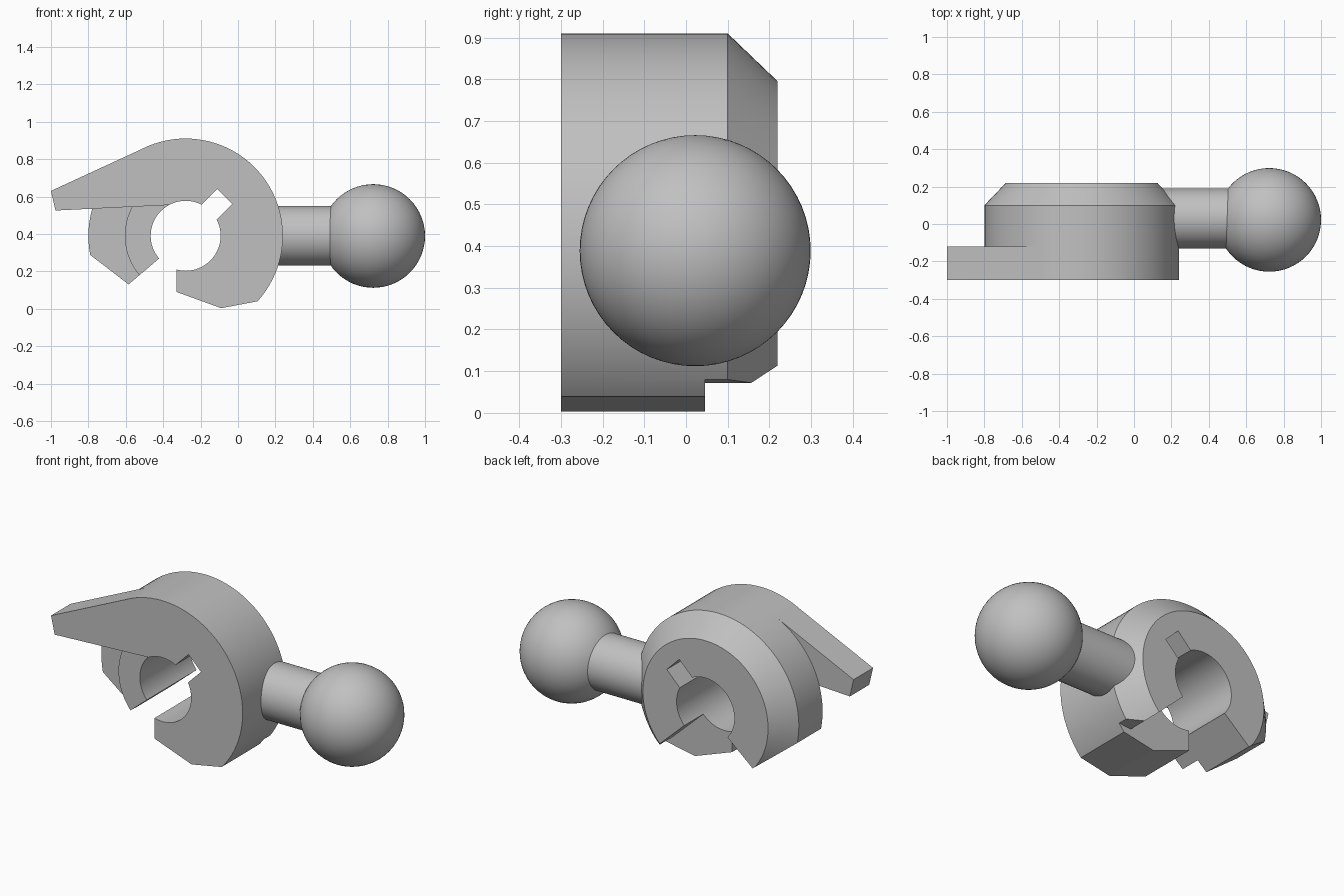
import bpy, bmesh, math

if "Cube" in bpy.data.objects:
    bpy.data.objects.remove(bpy.data.objects["Cube"])

CX, CZ = -0.28, 0.39          # ring axis (runs along y)

grey = bpy.data.materials.new("plain_grey")
grey.diffuse_color = (0.53, 0.53, 0.53, 1)
grey.use_nodes = True
grey.node_tree.nodes["Principled BSDF"].inputs["Base Color"].default_value = grey.diffuse_color


def circle(r, n=96, a0=0.0, a1=360.0, closed=True):
    """Points on an arc around the ring axis, in the xz plane."""
    steps = n if closed else n - 1
    angles = [math.radians(a0 + (a1 - a0) * i / steps) for i in range(n)]
    return [(CX + r * math.cos(a), CZ + r * math.sin(a)) for a in angles]


def loft(name, sections):
    """Solid through xz outlines, each given as (outline, y)."""
    bm = bmesh.new()
    loops = [[bm.verts.new((x, y, z)) for x, z in pts] for pts, y in sections]
    for a, b in zip(loops, loops[1:]):
        for i in range(len(a)):
            j = (i + 1) % len(a)
            bm.faces.new((a[i], a[j], b[j], b[i]))
    bm.faces.new(loops[0])
    bm.faces.new(loops[-1])
    bmesh.ops.recalc_face_normals(bm, faces=bm.faces)
    me = bpy.data.meshes.new(name)
    bm.to_mesh(me)
    bm.free()
    ob = bpy.data.objects.new(name, me)
    bpy.context.collection.objects.link(ob)
    me.materials.append(grey)
    return ob


def prism(name, pts, y0, y1):
    return loft(name, [(pts, y0), (pts, y1)])


def activate(ob):
    bpy.ops.object.select_all(action='DESELECT')
    ob.select_set(True)
    bpy.context.view_layer.objects.active = ob


def boolean(target, tool, op):
    tool.hide_render = True
    activate(target)
    mod = target.modifiers.new("bool", 'BOOLEAN')
    mod.operation, mod.object, mod.solver = op, tool, 'EXACT'
    bpy.ops.object.modifier_apply(modifier=mod.name)
    bpy.data.objects.remove(tool)


def smooth(ob):
    activate(ob)
    bpy.ops.object.shade_smooth_by_angle(angle=math.radians(25))


# Ring body with chamfered back edge
ring = loft("clamp_ring", [(circle(0.52), -0.30), (circle(0.52), 0.10),
                           (circle(0.405), 0.22)])

# Lever on the front layer, tangent to the ring
lever = prism("lever", [(-1.0, 0.63), (-0.97, 0.50), (-0.40, 0.50),
                        (-0.35, 0.70), (-0.499, 0.861)], -0.30, -0.12)
boolean(ring, lever, 'UNION')

# Bore
boolean(ring, prism("bore", circle(0.187, 64), -0.5, 0.5), 'DIFFERENCE')

# Key slot pointing up and right at 45 degrees
s = math.sqrt(0.5)
slot = [(CX + (u - v) * s, CZ + (u + v) * s)
        for u, v in ((0.05, -0.057), (0.297, -0.057), (0.297, 0.057), (0.05, 0.057))]
boolean(ring, prism("key_slot", slot, -0.45, 0.45), 'DIFFERENCE')

# Opening at the bottom, with the trimmed ends of both jaws
opening = [(-0.33, 0.347), (-0.33, 0.09), (-0.09, 0.003), (0.10, 0.039),
           (0.25, 0.067), (0.25, -0.3), (-0.9, -0.3), (-0.9, 0.326),
           (-0.84, 0.326), (-0.585, 0.13), (-0.42, 0.27)]
boolean(ring, prism("opening", opening, -0.42, 0.42), 'DIFFERENCE')

# Back of the right jaw cut away
back = [(CX, CZ), (0.06, 0.072), (0.14, 0.08), (0.3, 0.1), (0.3, -0.35), (-0.5, -0.35)]
boolean(ring, prism("back_cut", back, 0.045, 0.4), 'DIFFERENCE')

# Left jaw set back below the lever, leaving a stepped collar around the bore
collar = circle(0.325, 24, 151.5, 232, closed=False)
step = collar + [(-0.6, -0.1), (-1.1, -0.1), (-1.1, 0.519)]
boolean(ring, prism("step_cut", step, -0.4, -0.12), 'DIFFERENCE')
face = [(-1.1, 0.519), (-0.33, 0.5565), (-0.34, -0.1), (-1.1, -0.1)]
boolean(ring, prism("collar_cut", face, -0.38, -0.24), 'DIFFERENCE')
smooth(ring)

# Stem
bpy.ops.mesh.primitive_cylinder_add(vertices=64, radius=0.16, depth=0.55,
                                    location=(0.325, 0.03, 0.39),
                                    rotation=(0, math.pi / 2, 0))
stem = bpy.context.object
stem.name = "stem"

# Ball
bpy.ops.mesh.primitive_uv_sphere_add(segments=64, ring_count=32, radius=0.277,
                                     location=(0.723, 0.022, 0.389))
ball = bpy.context.object
ball.name = "ball"

for ob in (stem, ball):
    ob.data.materials.append(grey)
    smooth(ob)
